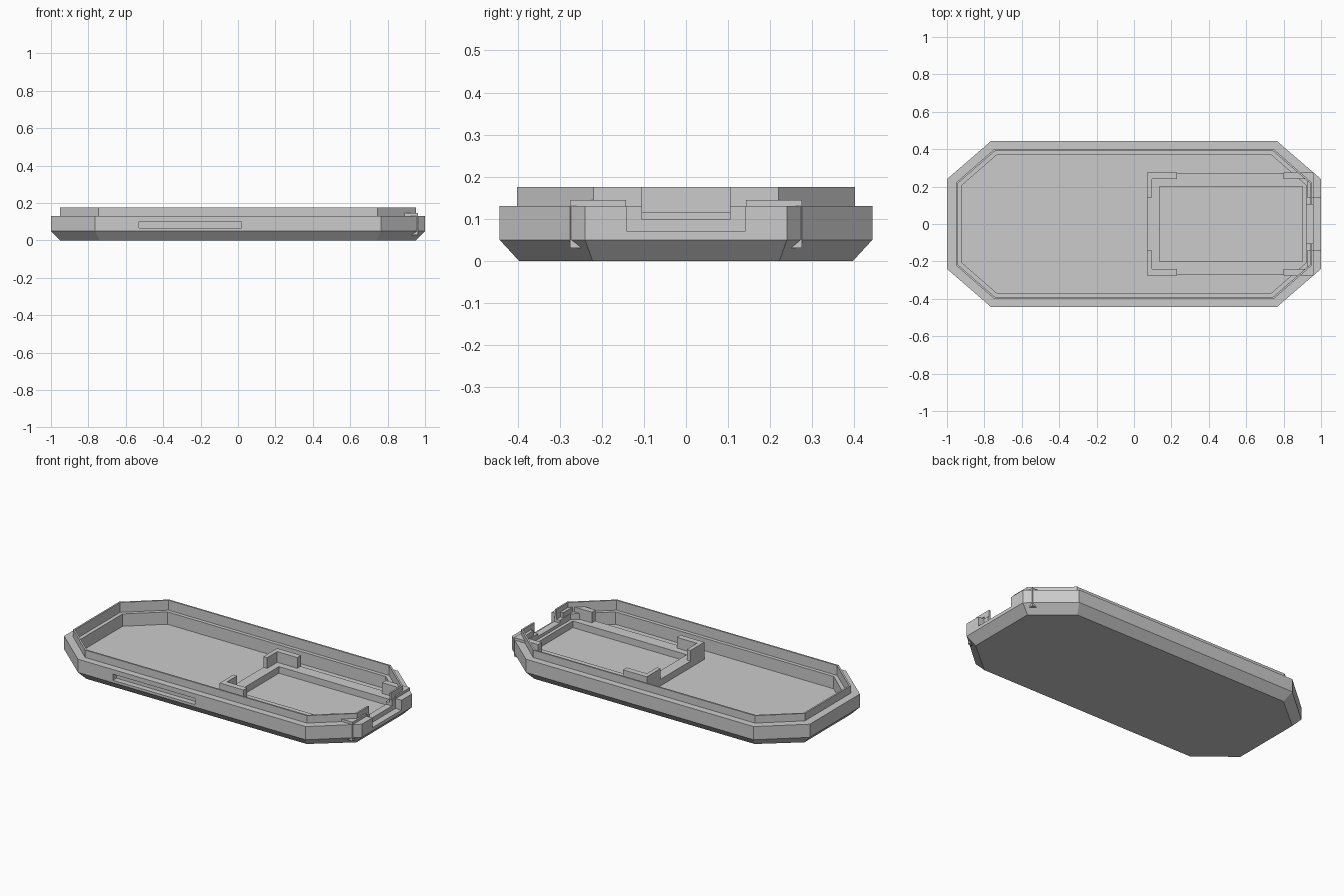
import bpy, bmesh

default = bpy.data.objects.get("Cube")
if default:
    bpy.data.objects.remove(default, do_unlink=True)

grey = bpy.data.materials.new("plain_grey")
grey.use_nodes = True
COLOUR = (0.6, 0.6, 0.6, 1)
grey.diffuse_color = COLOUR
grey.node_tree.nodes["Principled BSDF"].inputs["Base Color"].default_value = COLOUR


def finish(name, bm):
    bmesh.ops.recalc_face_normals(bm, faces=bm.faces)
    mesh = bpy.data.meshes.new(name)
    bm.to_mesh(mesh)
    bm.free()
    mesh.materials.append(grey)
    obj = bpy.data.objects.new(name, mesh)
    bpy.context.collection.objects.link(obj)
    return obj


def box(name, x, y, z):
    """Box from (min, max) ranges."""
    bm = bmesh.new()
    bmesh.ops.create_cube(bm, size=1)
    for v in bm.verts:
        v.co = [r[0] if c < 0 else r[1] for c, r in zip(v.co, (x, y, z))]
    return finish(name, bm)


def cut(target, name, x, y, z):
    cutter = box(name, x, y, z)
    cutter.hide_render = True
    cutter.hide_set(True)
    cutter.display_type = 'WIRE'
    mod = target.modifiers.new(name, 'BOOLEAN')
    mod.operation = 'DIFFERENCE'
    mod.solver = 'EXACT'
    mod.object = cutter


# Tray: octagons (end x, side y, corner x, corner y) stacked from underside to inner floor
BASE = (0.951, 0.397, 0.74, 0.222)
BODY = (1.0, 0.443, 0.765, 0.24)
LIP_OUT = (0.953, 0.402, 0.745, 0.22)
LIP_IN = (0.943, 0.392, 0.741, 0.216)
WALL_IN = (0.92, 0.37, 0.733, 0.207)
FLOOR, LEDGE, SHELF, TOP = 0.04, 0.115, 0.13, 0.175
sections = [(BASE, 0), (BODY, 0.05), (BODY, SHELF), (LIP_OUT, SHELF), (LIP_OUT, TOP),
            (LIP_IN, TOP), (LIP_IN, LEDGE), (WALL_IN, LEDGE), (WALL_IN, FLOOR)]

bm = bmesh.new()
rings = []
for (ex, sy, cx, cy), z in sections:
    quarter = [(ex, cy), (cx, sy)]
    half = quarter + [(-x, y) for x, y in reversed(quarter)]
    outline = half + [(-x, -y) for x, y in half]
    rings.append([bm.verts.new((x, y, z)) for x, y in outline])
for low, high in zip(rings, rings[1:]):
    for i in range(8):
        j = (i + 1) % 8
        bm.faces.new((low[i], low[j], high[j], high[i]))
bm.faces.new(rings[0])
bm.faces.new(rings[-1])
tray = finish("tray", bm)

# Port opening in the end wall and the shallow slot in the front side
cut(tray, "port_recess_cutter", (0.96, 1.1), (-0.14, 0.14), (0.07, 0.3))
cut(tray, "port_opening_cutter", (0.85, 1.1), (-0.105, 0.105), (0.098, 0.3))
cut(tray, "front_slot_cutter", (-0.53, 0.02), (-0.5, -0.41), (0.065, 0.102))

# Low rectangular frame that carries the board
frame = box("board_frame", (0.07, 0.955), (-0.272, 0.272), (0.03, 0.08))
cut(frame, "board_frame_cutter", (0.135, 0.90), (-0.2, 0.2), (0, 0.2))

# L-shaped corner posts
POST_Z = (0.03, 0.145)
for side, s in (("left", 1), ("right", -1)):
    def span(a, b):
        return tuple(sorted((s * a, s * b)))
    for end, along, across in (("back", (0.07, 0.23), (0.07, 0.095)),
                               ("port", (0.80, 0.962), (0.925, 0.962))):
        box(f"{end}_post_long_{side}", along, span(0.24, 0.276), POST_Z)
        box(f"{end}_post_short_{side}", across, span(0.143, 0.276), POST_Z)
